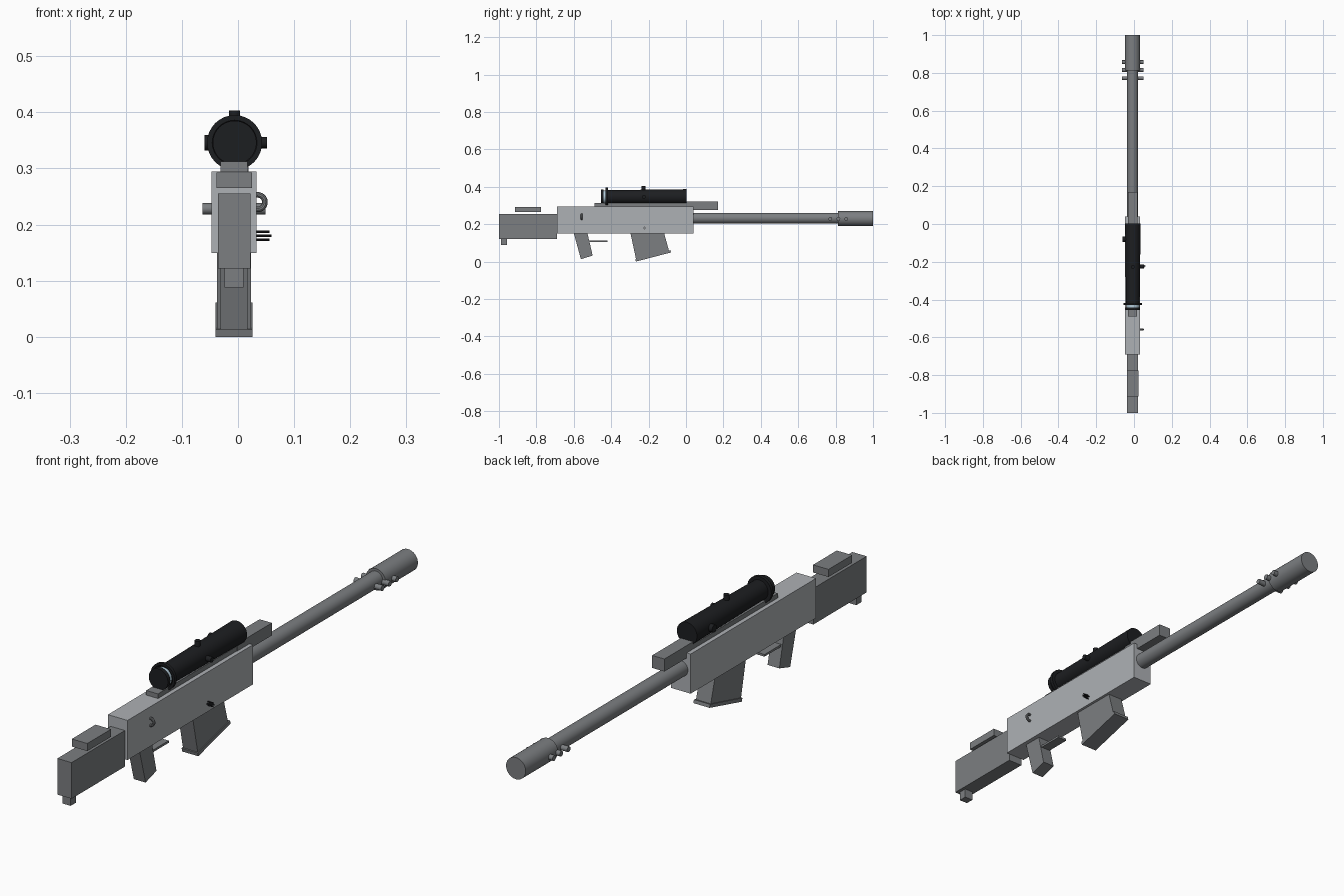
import bpy, bmesh, math
from mathutils import Vector, Matrix

if "Cube" in bpy.data.objects:
    bpy.data.objects.remove(bpy.data.objects["Cube"])

CX = -0.007  # centre line of the body


def mat(name, v):
    m = bpy.data.materials.new(name)
    m.diffuse_color = (*v, 1)
    m.use_nodes = True
    m.node_tree.nodes["Principled BSDF"].inputs["Base Color"].default_value = m.diffuse_color
    return m


LIGHT = mat("light_grey", (0.42, 0.44, 0.46))
MID = mat("mid_grey", (0.20, 0.21, 0.22))
DARK = mat("near_black", (0.012, 0.013, 0.015))
GLASS = mat("pale_glass", (0.45, 0.60, 0.70))


def finish(name, bm, material, smooth=False):
    bmesh.ops.recalc_face_normals(bm, faces=bm.faces)
    me = bpy.data.meshes.new(name)
    bm.to_mesh(me)
    bm.free()
    me.materials.append(material)
    ob = bpy.data.objects.new(name, me)
    bpy.context.collection.objects.link(ob)
    if smooth:
        bpy.ops.object.select_all(action='DESELECT')
        ob.select_set(True)
        bpy.context.view_layer.objects.active = ob
        bpy.ops.object.shade_smooth_by_angle(angle=math.radians(35))
    return ob


def profile(name, pts, x0, x1, material):
    """Side outline (y, z) extruded across x."""
    bm = bmesh.new()
    f = bm.faces.new([bm.verts.new((x0, y, z)) for y, z in pts])
    ext = bmesh.ops.extrude_face_region(bm, geom=[f])
    vs = [e for e in ext['geom'] if isinstance(e, bmesh.types.BMVert)]
    bmesh.ops.translate(bm, verts=vs, vec=(x1 - x0, 0, 0))
    return finish(name, bm, material)


def box(name, x, y, z, material):
    return profile(name, [(y[0], z[0]), (y[1], z[0]), (y[1], z[1]), (y[0], z[1])],
                   x[0], x[1], material)


def rod(name, a, b, r1, r2, material, sides=32):
    """Cylinder or cone between two points."""
    a, b = Vector(a), Vector(b)
    d = b - a
    m = Matrix.Translation((a + b) / 2) @ d.to_track_quat('Z', 'Y').to_matrix().to_4x4()
    bm = bmesh.new()
    bmesh.ops.create_cone(bm, cap_ends=True, segments=sides, radius1=r1,
                          radius2=r2, depth=d.length, matrix=m)
    return finish(name, bm, material, True)


def lathe_ring(name, centre, section, material, sides=32):
    """Closed (radius, y) section spun around the y axis."""
    bm = bmesh.new()
    loops = []
    for i in range(sides):
        t = math.tau * i / sides
        loops.append([bm.verts.new((centre[0] + r * math.cos(t), centre[1] + y,
                                    centre[2] + r * math.sin(t))) for r, y in section])
    n = len(section)
    for i in range(sides):
        p, q = loops[i], loops[(i + 1) % sides]
        for j in range(n):
            k = (j + 1) % n
            bm.faces.new((p[j], p[k], q[k], q[j]))
    return finish(name, bm, material, True)


# Body
box("receiver", (-0.047, 0.033), (-0.69, 0.04), (0.149, 0.295), LIGHT)
box("stock", (-0.036, 0.022), (-1.0, -0.69), (0.122, 0.255), MID)
box("cheek_rest", (-0.038, 0.025), (-0.913, -0.775), (0.265, 0.293), MID)
box("stock_foot", (-0.024, 0.010), (-0.988, -0.957), (0.088, 0.122), MID)
box("front_rail", (-0.031, 0.019), (-0.03, 0.17), (0.276, 0.322), MID)
box("scope_mount", (-0.031, 0.017), (-0.49, -0.03), (0.294, 0.312), MID)

# Grip, guard and magazine
profile("grip", [(-0.600, 0.152), (-0.527, 0.152), (-0.499, 0.032), (-0.562, 0.013)],
        -0.031, 0.017, MID)
box("trigger_guard", (-0.026, 0.012), (-0.535, -0.42), (0.104, 0.112), MID)
profile("magazine", [(-0.297, 0.152), (-0.117, 0.152), (-0.090, 0.054), (-0.266, 0.008)],
        -0.037, 0.023, MID)
profile("magazine_base", [(-0.271, 0.013), (-0.268, 0.0), (-0.080, 0.049), (-0.083, 0.061)],
        -0.040, 0.026, MID)

# Barrel, muzzle and cross pins
rod("barrel", (CX, 0.03, 0.232), (CX, 0.83, 0.232), 0.029, 0.029, MID)
rod("muzzle", (CX, 0.812, 0.230), (CX, 1.0, 0.230), 0.040, 0.040, MID)
for i, y in enumerate((0.772, 0.815, 0.857)):
    rod(f"muzzle_pin_{i}", (-0.063, y, 0.228), (0.049, y, 0.228), 0.010, 0.010, MID, 16)

# Scope
SZ = 0.346
rod("scope_tube", (-0.006, -0.425, SZ), (-0.006, 0.003, SZ), 0.036, 0.041, DARK)
rod("scope_glass", (-0.006, -0.442, SZ), (-0.006, -0.424, SZ), 0.034, 0.034, GLASS)
rod("eyepiece", (-0.006, -0.455, SZ), (-0.006, -0.441, SZ), 0.039, 0.039, DARK)
lathe_ring("eyepiece_ring", (-0.006, -0.424, SZ),
           [(0.040, -0.006), (0.049, -0.006), (0.049, 0.006), (0.036, 0.006)], DARK)
rod("top_turret", (-0.006, -0.227, SZ), (-0.006, -0.227, 0.403), 0.010, 0.010, DARK, 16)
rod("right_turret", (-0.006, -0.225, SZ), (0.052, -0.225, SZ), 0.010, 0.010, DARK, 16)
rod("left_turret", (-0.006, -0.080, SZ), (-0.060, -0.080, SZ), 0.014, 0.014, DARK, 16)

# Side fittings: sling loop and a small cluster of prongs
loop = [(0.013 + 0.005 * math.cos(math.tau * i / 10), 0.005 * math.sin(math.tau * i / 10))
        for i in range(10)]
lathe_ring("sling_loop", (0.035, -0.558, 0.240), loop, MID, 24)
for i, (dy, dz, end) in enumerate([(0, 0, 0.060), (0, 0.007, 0.056), (0, -0.007, 0.056),
                                   (0.005, 0, 0.056), (-0.005, 0, 0.056)]):
    rod(f"side_prong_{i}", (0.030, -0.223 + dy, 0.180 + dz), (end, -0.223 + dy, 0.180 + dz),
        0.002, 0.002, DARK, 8)
